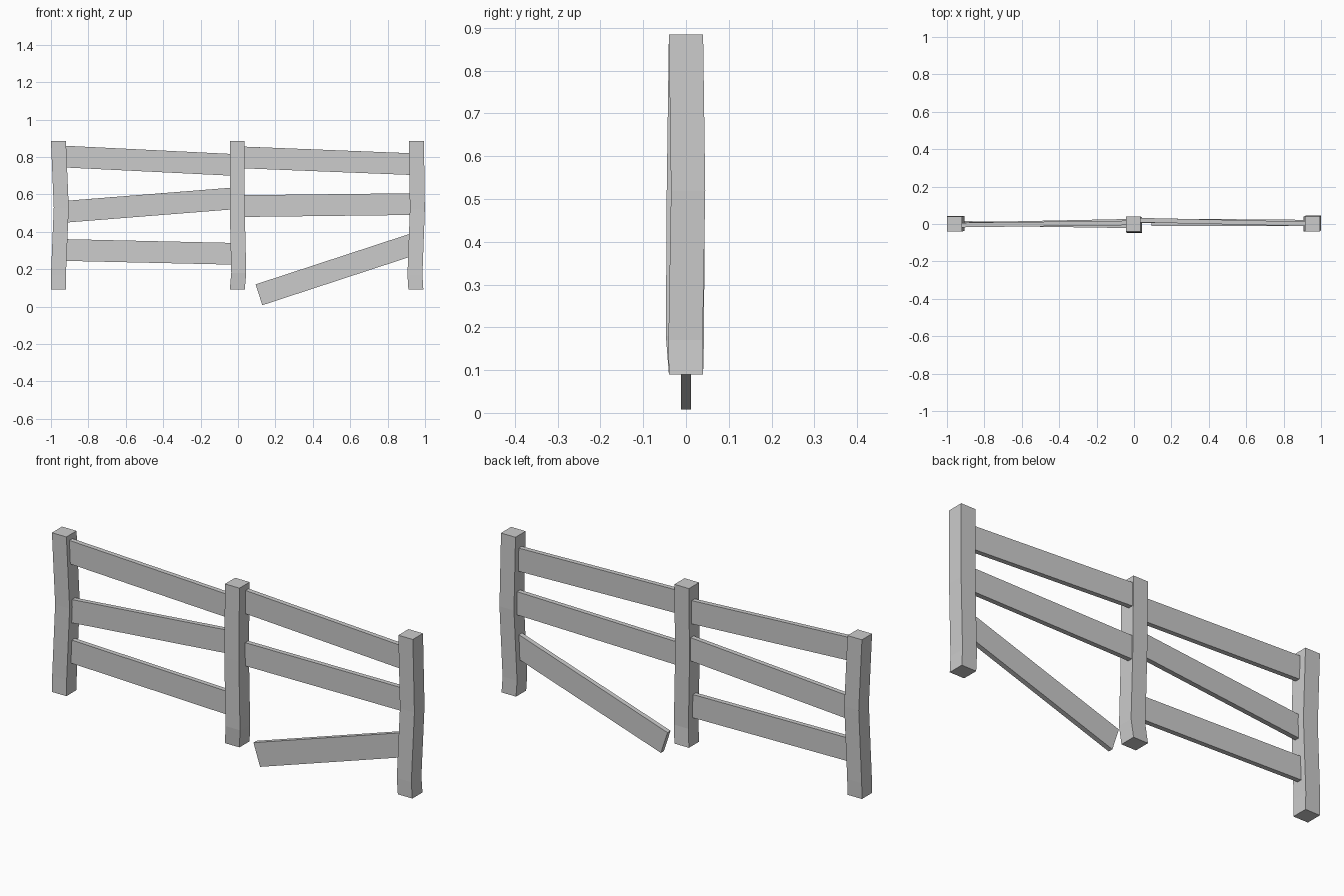
import bpy, bmesh
from mathutils import Vector

if "Cube" in bpy.data.objects:
    bpy.data.objects.remove(bpy.data.objects["Cube"])

BOX_SIDES = [(0, 1), (1, 2), (2, 3), (3, 0)]


def loft(name, rings):
    """Solid from a stack of four-cornered rings, capped at both ends."""
    bm = bmesh.new()
    loops = [[bm.verts.new(p) for p in ring] for ring in rings]
    for a, b in zip(loops, loops[1:]):
        for i, j in BOX_SIDES:
            bm.faces.new((a[i], a[j], b[j], b[i]))
    bm.faces.new(loops[0])
    bm.faces.new(loops[-1])
    bmesh.ops.recalc_face_normals(bm, faces=bm.faces)
    mesh = bpy.data.meshes.new(name)
    bm.to_mesh(mesh)
    bm.free()
    obj = bpy.data.objects.new(name, mesh)
    bpy.context.collection.objects.link(obj)
    return obj


def post(name, sections, half=0.04):
    """Crooked square post through (x, y, z) centres."""
    loft(name, [[(x + sx * half, y + sy * half, z)
                 for sx, sy in ((-1, -1), (1, -1), (1, 1), (-1, 1))]
                for x, y, z in sections])


def rail(name, start, end, width=0.116, thick=0.024):
    """Flat board between two end centres, ends cut square."""
    a, b = Vector(start), Vector(end)
    d = (b - a).normalized()
    side = Vector((-d.y, d.x, 0)).normalized() * thick / 2
    up = d.cross(side).normalized() * width / 2
    loft(name, [[p - side - up, p + side - up, p + side + up, p - side + up]
                for p in (a, b)])


# Posts, slightly bent
post("left_post", [(-0.96, 0, 0.09), (-0.96, 0.002, 0.17),
                   (-0.945, 0.004, 0.53), (-0.96, 0, 0.885)])
post("middle_post", [(-0.004, 0, 0.09), (0.004, -0.007, 0.18),
                     (-0.004, -0.005, 0.52), (-0.004, 0, 0.885)])
post("right_post", [(0.951, 0, 0.09), (0.946, -0.001, 0.17),
                    (0.959, 0.005, 0.52), (0.954, 0, 0.885)])

# Left bay rails
rail("left_top_rail", (-0.95, -0.006, 0.803), (-0.015, 0.006, 0.757))
rail("left_middle_rail", (-0.95, -0.004, 0.505), (-0.015, 0.015, 0.579))
rail("left_lower_rail", (-0.95, 0.004, 0.303), (-0.015, -0.01, 0.282))

# Right bay rails, the lowest one fallen at its inner end
rail("right_top_rail", (0.01, 0.021, 0.798), (0.945, 0.0, 0.761))
rail("right_middle_rail", (0.01, 0.018, 0.537), (0.945, 0.01, 0.548))
rail("right_fallen_rail", (0.112, 0, 0.063), (0.945, 0, 0.336), width=0.117)
